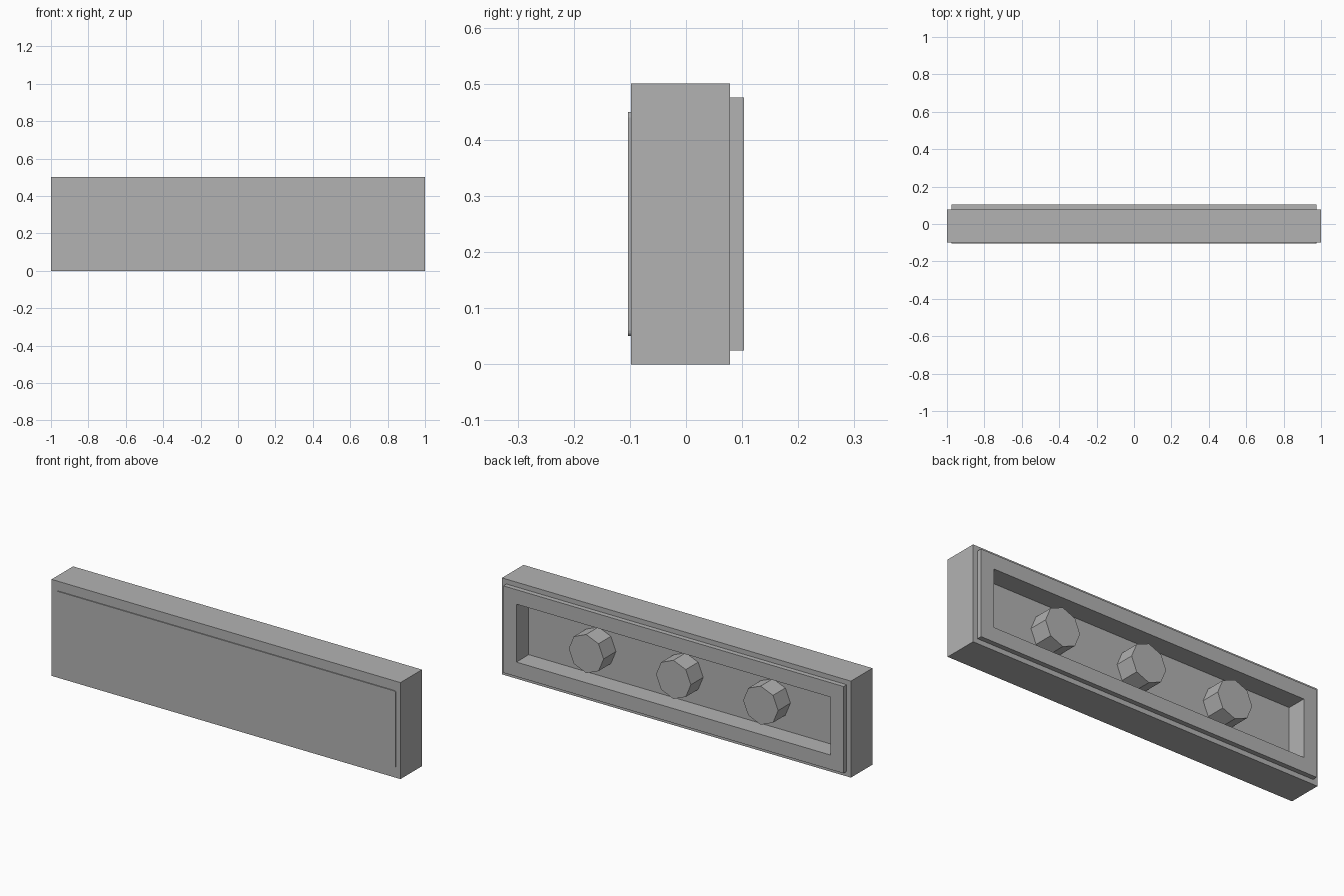
import bpy
import bmesh
from math import pi
from mathutils import Matrix, Vector

BACK_Y, LIP_Y, FRONT_Y = 0.078, 0.103, -0.098
FLOOR_Y = 0.002
MID_Z = 0.25

cube = bpy.data.objects.get("Cube")
if cube:
    bpy.data.objects.remove(cube, do_unlink=True)

grey = bpy.data.materials.new("plain grey")
grey.use_nodes = True
colour = (0.45, 0.45, 0.45, 1)
grey.diffuse_color = colour
grey.node_tree.nodes["Principled BSDF"].inputs["Base Color"].default_value = colour


def finish(name, bm):
    bmesh.ops.recalc_face_normals(bm, faces=bm.faces)
    mesh = bpy.data.meshes.new(name)
    bm.to_mesh(mesh)
    bm.free()
    mesh.materials.append(grey)
    obj = bpy.data.objects.new(name, mesh)
    bpy.context.collection.objects.link(obj)
    return obj


def box(width, y0, y1, height):
    bm = bmesh.new()
    place = Matrix.Translation((0, (y0 + y1) / 2, MID_Z))
    size = Matrix.Diagonal((width, y1 - y0, height, 1))
    bmesh.ops.create_cube(bm, size=1, matrix=place @ size)
    return bm


def inset_and_push(bm, face, margin, depth):
    """Inset a back face, then move its middle along y with new side walls."""
    bmesh.ops.inset_region(bm, faces=[face], thickness=margin, use_even_offset=True)
    middle = bmesh.ops.extrude_discrete_faces(bm, faces=[face])["faces"][0]
    bmesh.ops.translate(bm, verts=middle.verts, vec=Vector((0, depth, 0)))
    return middle


# Main block with a raised lip and a hollow pocket at the back
bm = box(2, FRONT_Y, BACK_Y, 0.5)
back = max(bm.faces, key=lambda f: f.calc_center_median().y)
back = inset_and_push(bm, back, 0.025, LIP_Y - BACK_Y)
inset_and_push(bm, back, 0.075, FLOOR_Y - LIP_Y)
finish("block", bm)

# Thin front panel with slightly rounded corners
bm = box(1.95, -0.103, FRONT_Y, 0.4)
corners = [e for e in bm.edges if abs(e.verts[0].co.y - e.verts[1].co.y) > 0.001]
bmesh.ops.bevel(bm, geom=corners, offset=0.01, segments=3, profile=0.5, affect='EDGES')
finish("front_panel", bm)

# Three octagonal pegs standing in the pocket
for name, x in (("right_peg", -0.5), ("middle_peg", 0), ("left_peg", 0.5)):
    bm = bmesh.new()
    place = Matrix.Translation((x, (FLOOR_Y + LIP_Y) / 2, MID_Z))
    bmesh.ops.create_cone(bm, cap_ends=True, segments=8, radius1=0.1, radius2=0.1,
                          depth=LIP_Y - FLOOR_Y, matrix=place @ Matrix.Rotation(pi / 2, 4, 'X'))
    finish(name, bm)
